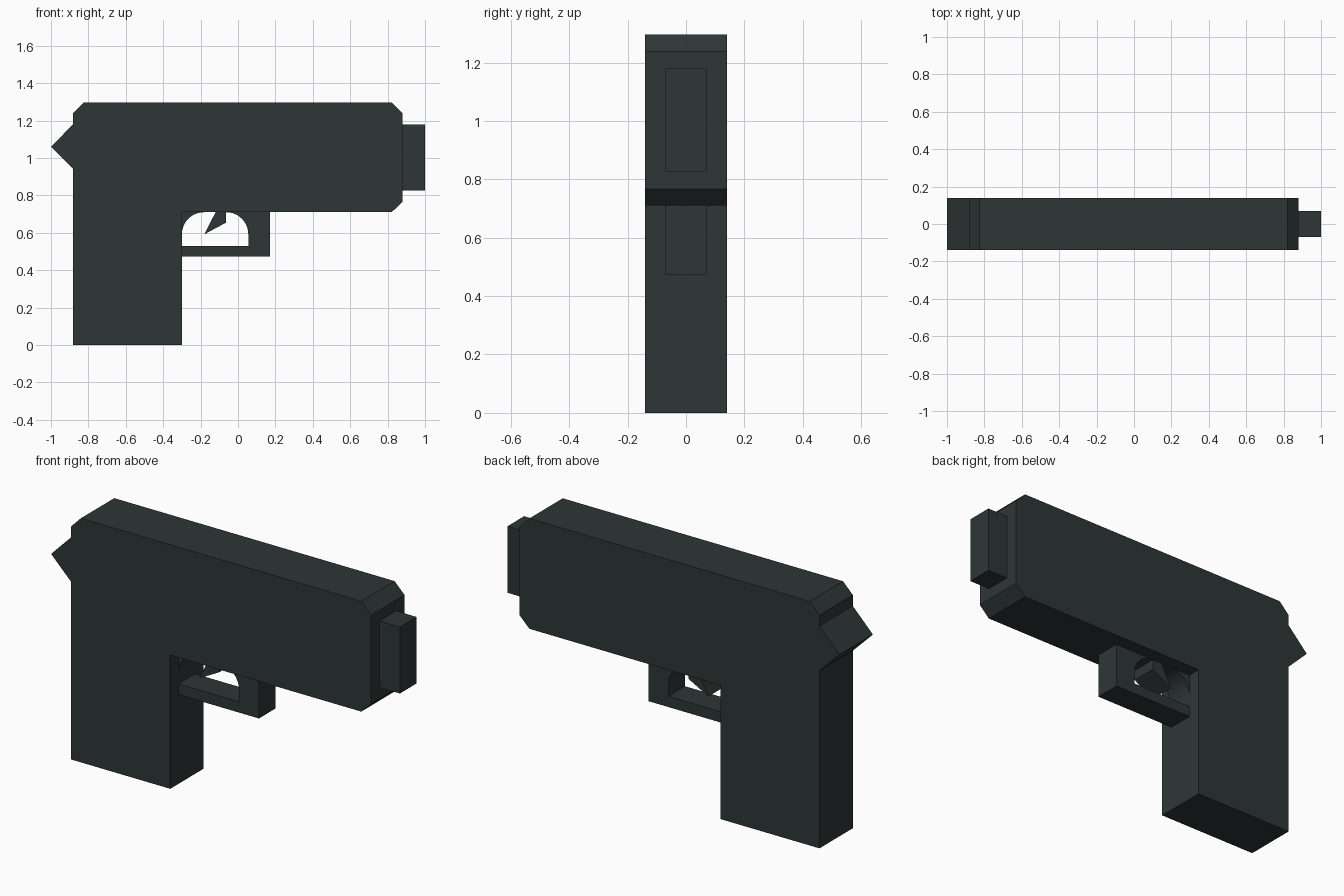
import bpy, bmesh, math

if "Cube" in bpy.data.objects:
    bpy.data.objects.remove(bpy.data.objects["Cube"])

metal = bpy.data.materials.new("dark_gunmetal")
metal.diffuse_color = (0.027, 0.037, 0.036, 1)
metal.use_nodes = True
metal.node_tree.nodes["Principled BSDF"].inputs["Base Color"].default_value = metal.diffuse_color


def extrude_profile(name, points, half_width):
    """Extrude an x-z outline symmetrically along y."""
    bm = bmesh.new()
    face = bm.faces.new([bm.verts.new((x, -half_width, z)) for x, z in points])
    new = bmesh.ops.extrude_face_region(bm, geom=[face])["geom"]
    moved = [v for v in new if isinstance(v, bmesh.types.BMVert)]
    bmesh.ops.translate(bm, verts=moved, vec=(0, 2 * half_width, 0))
    bmesh.ops.recalc_face_normals(bm, faces=bm.faces)
    mesh = bpy.data.meshes.new(name)
    bm.to_mesh(mesh)
    bm.free()
    mesh.materials.append(metal)
    obj = bpy.data.objects.new(name, mesh)
    bpy.context.collection.objects.link(obj)
    return obj


def arc(cx, cz, r, start, end, steps=10):
    """Points on an arc, angles in degrees."""
    angles = [math.radians(start + (end - start) * i / steps) for i in range(steps + 1)]
    return [(cx + r * math.cos(a), cz + r * math.sin(a)) for a in angles]


WIDE, SLIM = 0.14, 0.07
GRIP_X, UNDER_Z, R = -0.30, 0.71, 0.118
HOLE_X = 0.055

# slide, grip and rear spur in one outline
extrude_profile("body", [
    (-0.882, 0), (GRIP_X, 0), (GRIP_X, UNDER_Z), (0.822, UNDER_Z),
    (0.88, 0.767), (0.88, 1.238), (0.822, 1.296), (-0.825, 1.296),
    (-0.882, 1.238), (-0.882, 1.18), (-1.0, 1.06), (-0.882, 0.943)], WIDE)

# muzzle block
extrude_profile("muzzle", [(0.88, 0.827), (1.0, 0.827), (1.0, 1.18), (0.88, 1.18)], SLIM)

# trigger guard with rounded inner corner
extrude_profile("trigger_guard",
    [(GRIP_X, 0.473), (0.172, 0.473), (0.172, UNDER_Z)]
    + arc(HOLE_X - R, UNDER_Z - R, R, 90, 0)
    + [(HOLE_X, 0.53), (GRIP_X, 0.53)], SLIM)

# fillet where the guard opening meets the grip
extrude_profile("guard_fillet",
    [(GRIP_X, UNDER_Z)] + arc(GRIP_X + R, UNDER_Z - R, R, 180, 90), SLIM)

# trigger
extrude_profile("trigger", [
    (-0.12, UNDER_Z), (-0.18, 0.592), (-0.063, 0.655), (-0.063, UNDER_Z)], SLIM)
